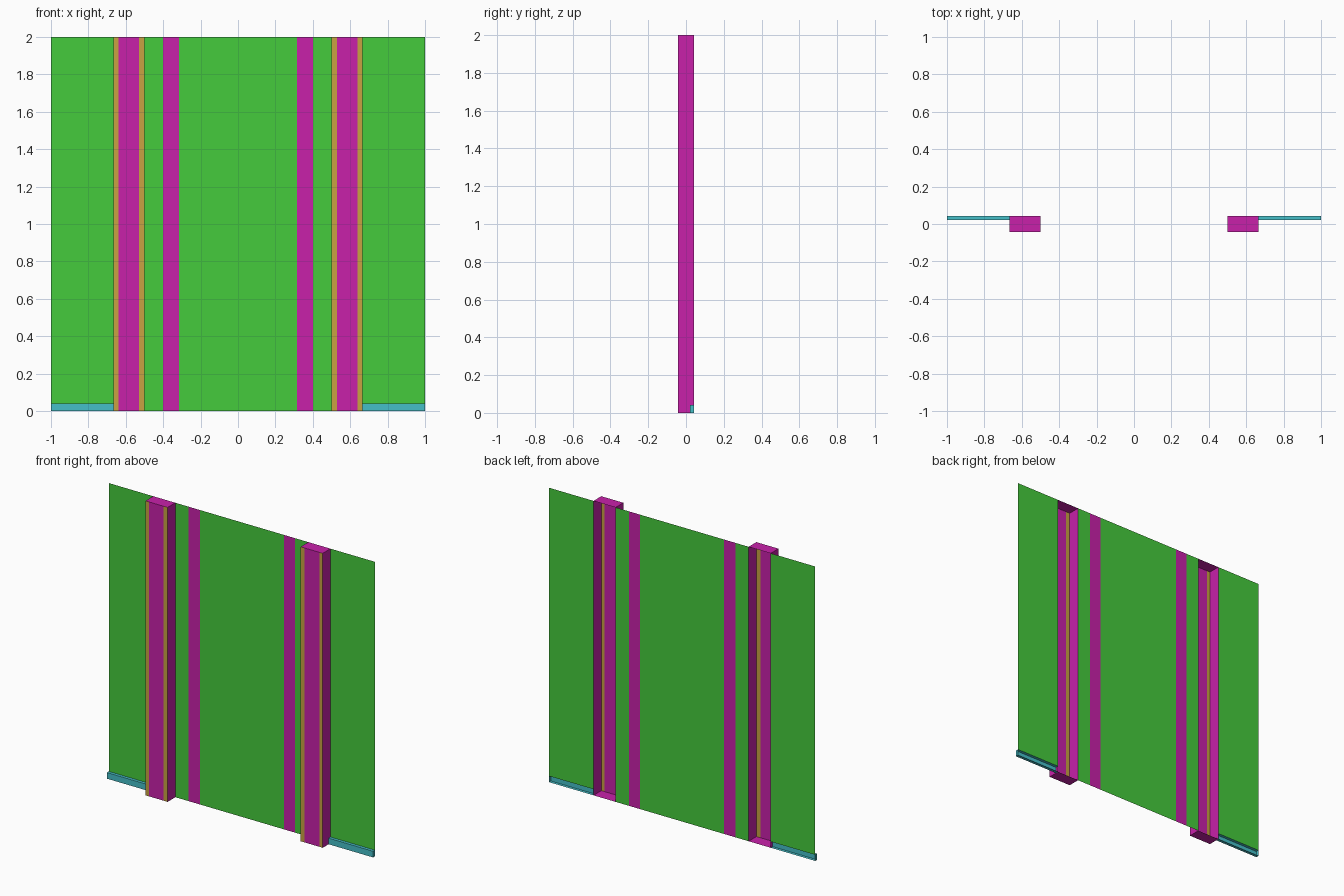
import bpy
import bmesh

cube = bpy.data.objects.get("Cube")
if cube:
    bpy.data.objects.remove(cube, do_unlink=True)


def make_material(name, color):
    mat = bpy.data.materials.new(name)
    mat.use_nodes = True
    mat.diffuse_color = (*color, 1)
    mat.node_tree.nodes["Principled BSDF"].inputs["Base Color"].default_value = (*color, 1)
    return mat


GREEN, MAGENTA, GOLD, CYAN = range(4)
MATERIALS = [
    make_material("green", (0.06, 0.60, 0.045)),
    make_material("magenta", (0.58, 0.015, 0.40)),
    make_material("gold", (0.58, 0.36, 0.055)),
    make_material("cyan", (0.06, 0.52, 0.58)),
]

# Shared dimensions
HEIGHT = 2.0
BACK = 0.0415
FRONT = -BACK
POST_IN, POST_OUT = 0.5, 0.666
TRIM_TOP = 0.0415
TRIM_FRONT = 0.021


def mirrored_sheet(name, profile, colors, z0, z1, cap=None):
    """Extrude an open plan profile upwards; one colour per segment, None skips it."""
    bm = bmesh.new()
    low = [bm.verts.new((x, y, z0)) for x, y in profile]
    high = [bm.verts.new((x, y, z1)) for x, y in profile]
    for i, color in enumerate(colors):
        if color is not None:
            face = bm.faces.new((low[i], low[i + 1], high[i + 1], high[i]))
            face.material_index = color
    if cap is not None:
        for ring in (low[::-1], high):
            bm.faces.new(ring).material_index = cap
    mesh = bpy.data.meshes.new(name)
    bm.to_mesh(mesh)
    bm.free()
    for mat in MATERIALS:
        mesh.materials.append(mat)
    obj = bpy.data.objects.new(name, mesh)
    bpy.context.collection.objects.link(obj)
    obj.modifiers.new("Mirror", "MIRROR").use_axis[0] = True
    return obj


# Thin central panel with a painted stripe on each half
mirrored_sheet("central_panel",
               [(x, BACK) for x in (0, 0.315, 0.4, POST_IN)],
               [GREEN, MAGENTA, GREEN], 0, HEIGHT)

# Thin outer panels standing on the base trim
mirrored_sheet("outer_panels", [(POST_OUT, BACK), (1, BACK)],
               [GREEN], TRIM_TOP, HEIGHT)

# Hollow posts, open at the back, with gold edges on the front
mirrored_sheet("posts",
               [(POST_IN, BACK)]
               + [(x, FRONT) for x in (POST_IN, 0.53, 0.64, POST_OUT)]
               + [(POST_OUT, BACK)],
               [MAGENTA, GOLD, MAGENTA, GOLD, MAGENTA], 0, HEIGHT, cap=MAGENTA)

# Hollow base trim, open at the back and butted against the posts
mirrored_sheet("base_trim",
               [(POST_OUT, BACK), (POST_OUT, TRIM_FRONT), (1, TRIM_FRONT), (1, BACK)],
               [None, CYAN, CYAN], 0, TRIM_TOP, cap=CYAN)
